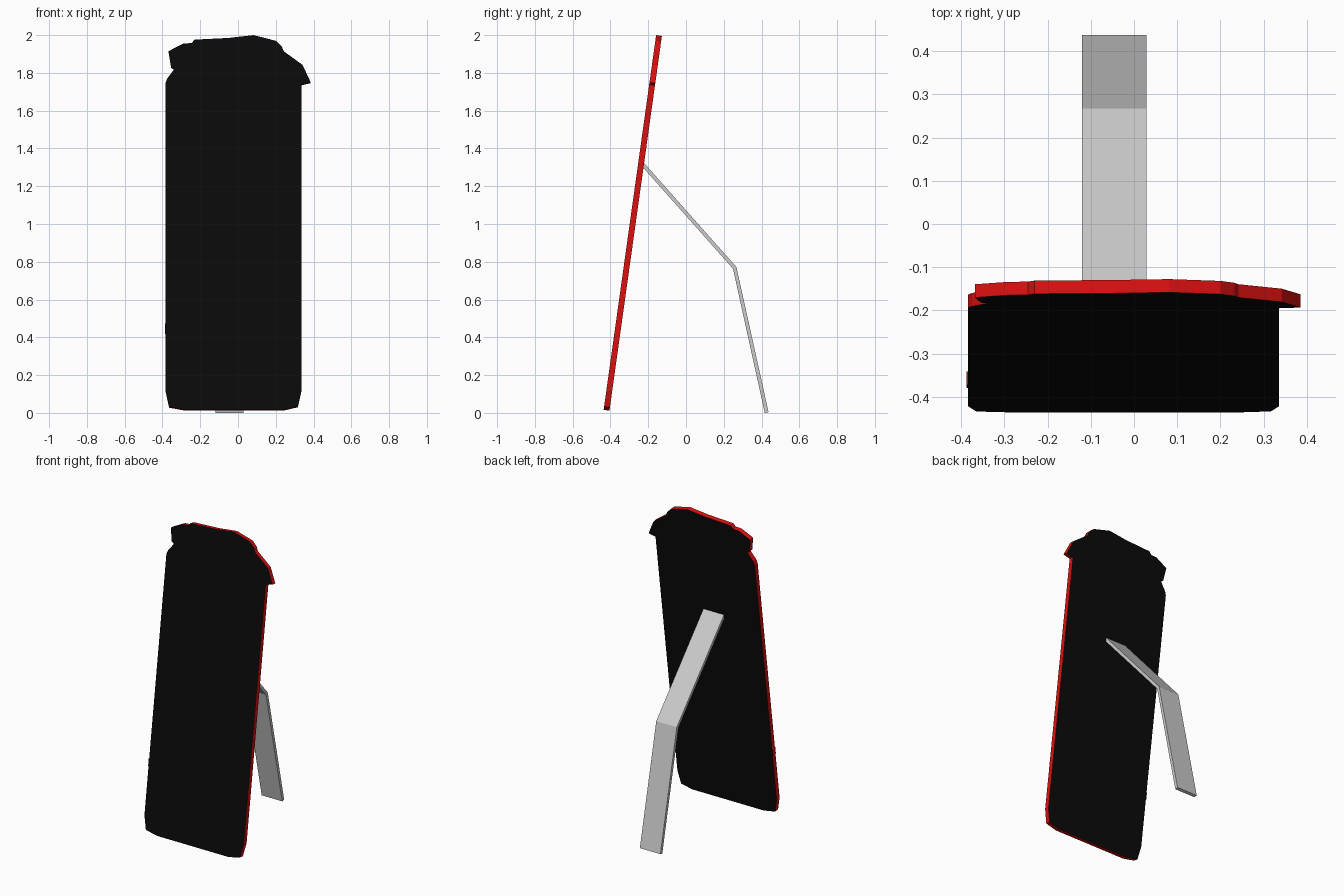
import bpy, bmesh
from mathutils import Vector

if "Cube" in bpy.data.objects:
    bpy.data.objects.remove(bpy.data.objects["Cube"])


def material(name, color):
    m = bpy.data.materials.new(name)
    m.diffuse_color = color
    m.use_nodes = True
    m.node_tree.nodes["Principled BSDF"].inputs["Base Color"].default_value = m.diffuse_color
    return m


def prism(name, points, offset, mats=()):
    """Extrude a closed planar outline by offset; caps use slot 0, rim slot 1."""
    bm = bmesh.new()
    a = [bm.verts.new(p) for p in points]
    b = [bm.verts.new(Vector(p) + offset) for p in points]
    bm.faces.new(a)
    bm.faces.new(b[::-1])
    n = len(a)
    for i in range(n):
        j = (i + 1) % n
        f = bm.faces.new((a[j], a[i], b[i], b[j]))
        f.material_index = 1 if len(mats) > 1 else 0
    bmesh.ops.recalc_face_normals(bm, faces=bm.faces[:])
    mesh = bpy.data.meshes.new(name)
    bm.to_mesh(mesh)
    bm.free()
    for m in mats:
        mesh.materials.append(m)
    ob = bpy.data.objects.new(name, mesh)
    bpy.context.collection.objects.link(ob)
    return ob


black = material("black_face", (0.003, 0.003, 0.003, 1))
red = material("red_rim", (0.7, 0.005, 0.005, 1))

# Leaning cut-out board, outline as seen from the front (x, z)
outline = [
    (-0.365, 0.032), (-0.28, 0.016), (0.24, 0.016), (0.317, 0.034),
    (0.336, 0.12), (0.336, 1.738), (0.385, 1.75), (0.342, 1.842),
    (0.242, 1.915), (0.232, 1.94), (0.2, 1.97), (0.082, 2.0),
    (-0.05, 1.985), (-0.23, 1.976), (-0.245, 1.958), (-0.29, 1.955),
    (-0.368, 1.915), (-0.354, 1.83), (-0.338, 1.822), (-0.346, 1.808),
    (-0.375, 1.77), (-0.384, 1.745), (-0.384, 0.475), (-0.387, 0.47),
    (-0.387, 0.425), (-0.384, 0.42), (-0.384, 0.12),
]
slope = 0.14
front = [(x, -0.436 + slope * (z - 0.016), z) for x, z in outline]
depth = Vector((0, 1, -slope)).normalized() * 0.031
prism("cutout_board", front, depth, (black, red))

# Bent support strip behind the board, side profile (y, z)
profile = [(-0.222, 1.323), (0.267, 0.772), (0.437, 0.004),
           (0.417, 0.0), (0.249, 0.763), (-0.237, 1.31)]
prism("support_strip", [(-0.12, y, z) for y, z in profile], Vector((0.149, 0, 0)))
